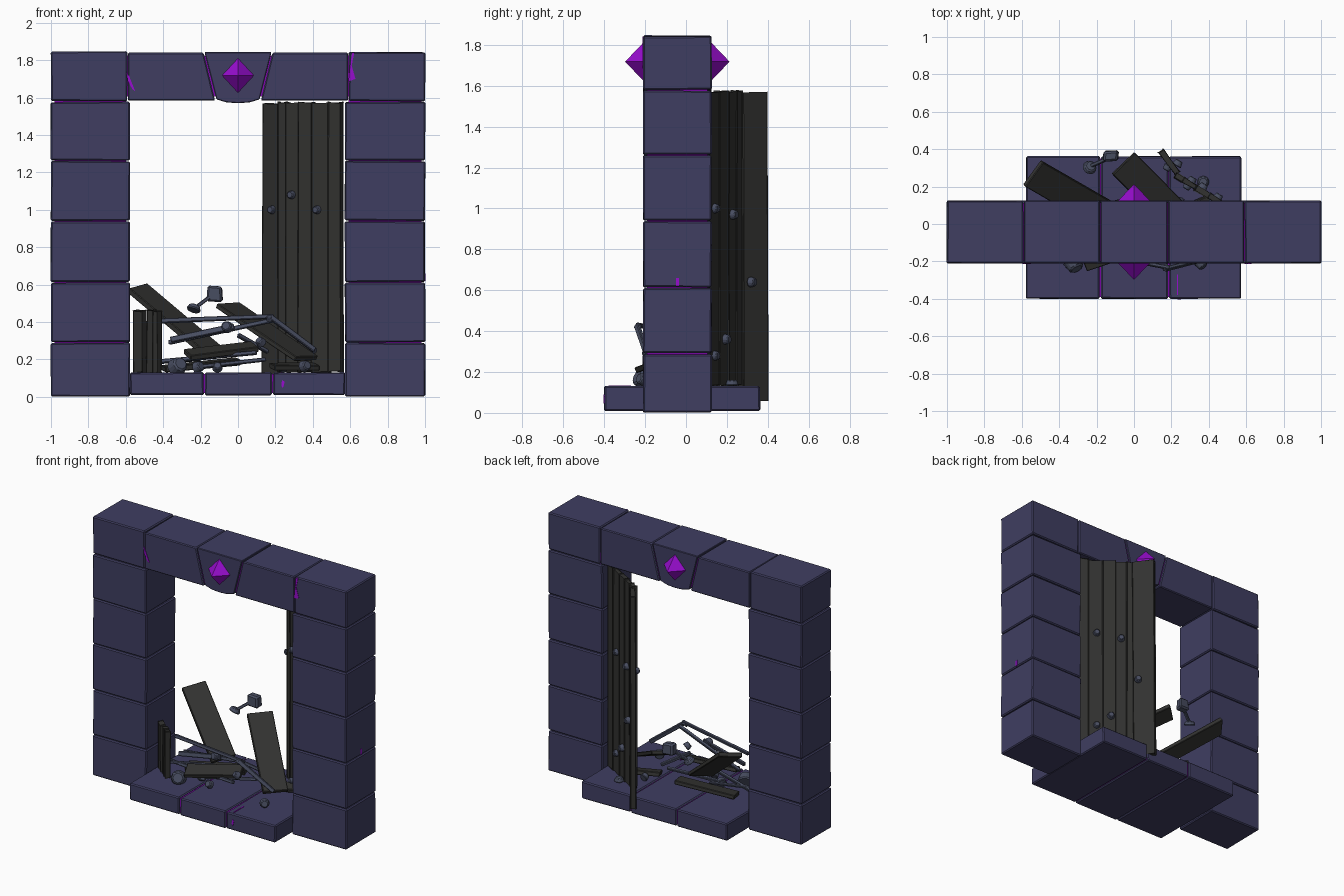
import bpy, bmesh, math, random
from mathutils import Vector, Matrix

if "Cube" in bpy.data.objects:
    bpy.data.objects.remove(bpy.data.objects["Cube"])

random.seed(4)


def material(name, rgb):
    m = bpy.data.materials.new(name)
    m.diffuse_color = (*rgb, 1)
    m.use_nodes = True
    m.node_tree.nodes["Principled BSDF"].inputs["Base Color"].default_value = m.diffuse_color
    return m


STONE = material("indigo stone", (0.050, 0.048, 0.120))
WOOD = material("charred wood", (0.032, 0.032, 0.030))
METAL = material("grey blue metal", (0.065, 0.075, 0.120))
GLOW = material("purple crystal", (0.310, 0.004, 0.620))


def finish(name, bm, mat, bevel=0.0, jitter=0.0):
    for v in bm.verts:
        v.co += Vector([random.uniform(-jitter, jitter) for _ in range(3)])
    if bevel:
        bmesh.ops.bevel(bm, geom=bm.edges[:], offset=bevel, segments=1, affect='EDGES')
    bmesh.ops.recalc_face_normals(bm, faces=bm.faces[:])
    me = bpy.data.meshes.new(name)
    bm.to_mesh(me)
    bm.free()
    me.materials.append(mat)
    ob = bpy.data.objects.new(name, me)
    bpy.context.collection.objects.link(ob)
    return ob


def box(name, lo, hi, mat=STONE, bevel=0.007, jitter=0.002):
    lo, hi = Vector(lo), Vector(hi)
    bm = bmesh.new()
    bmesh.ops.create_cube(bm, size=1)
    for v in bm.verts:
        v.co = (lo + hi) / 2 + v.co * (hi - lo)
    return finish(name, bm, mat, bevel, jitter)


def prism(name, pts, y0, y1, mat, bevel=0.0):
    """Outline in x, z pushed through from y0 to y1."""
    bm = bmesh.new()
    f = bm.faces.new([bm.verts.new((x, y0, z)) for x, z in pts])
    r = bmesh.ops.extrude_face_region(bm, geom=[f])
    bmesh.ops.translate(bm, vec=(0, y1 - y0, 0),
                        verts=[g for g in r["geom"] if isinstance(g, bmesh.types.BMVert)])
    return finish(name, bm, mat, bevel)


def beam(name, p, q, w, t, side, mat, jitter=0.003):
    """Straight board from p to q; its width follows the side direction."""
    p, q = Vector(p), Vector(q)
    a = (q - p).normalized()
    s = Vector(side)
    s = (s - a * s.dot(a)).normalized()
    n = a.cross(s)
    bm = bmesh.new()
    bmesh.ops.create_cube(bm, size=1)
    for v in bm.verts:
        v.co = (p + q) / 2 + a * v.co.x * (q - p).length + s * v.co.y * w + n * v.co.z * t
    return finish(name, bm, mat, 0.004, jitter)


def bolt(name, loc, r, axis=(0, 1, 0), depth=1.2):
    bm = bmesh.new()
    rot = Vector(axis).to_track_quat('Z', 'Y').to_matrix().to_4x4()
    bmesh.ops.create_cone(bm, cap_ends=True, segments=8, radius1=r, radius2=r * 0.75,
                          depth=r * depth, matrix=Matrix.Translation(loc) @ rot)
    return finish(name, bm, METAL, r * 0.15)


# Pillars: stacked blocks around a glowing core that shows in the joints
Y0, Y1, G = -0.21, 0.125, 0.002
LEVELS = [0.0, 0.29, 0.613, 0.94, 1.262, 1.578]
for side, x0, x1 in (("left", -1, -0.578), ("right", 0.572, 1)):
    for i, (a, b) in enumerate(zip(LEVELS, LEVELS[1:])):
        box(f"{side}_pillar_block_{i}", (x0, Y0, a + G), (x1, Y1, b - G))
    box(f"{side}_pillar_core", (x0 + .02, Y0 + .02, .02), (x1 - .02, Y1 - .02, 1.8), GLOW, 0, 0)

# Lintel with slanted stones and keystone
ZL, ZT = 1.583, 1.843
box("lintel_left_corner", (-1, Y0, 1.58), (-0.593, Y1, ZT + .003))
box("lintel_right_corner", (0.593, Y0, 1.58), (1, Y1, ZT))
for s, n in ((-1, "left"), (1, "right")):
    prism(f"lintel_{n}_stone", [(s * .589, ZL), (s * .589, ZT - .003), (s * .185, ZT - .003),
                                (s * .123, ZL)], Y0, Y1, STONE, 0.006)
prism("keystone", [(-.179, ZT), (.179, ZT), (.115, 1.59), (.06, 1.574), (0, 1.57),
                   (-.06, 1.574), (-.115, 1.59)], Y0, Y1, STONE, 0.004)
box("lintel_core", (-.98, Y0 + .012, 1.605), (.98, Y1 - .012, 1.825), GLOW, 0, 0)

# Threshold slab in three pieces
for i, (a, b) in enumerate(((-.577, -.183), (-.177, .182), (.188, .573))):
    box(f"threshold_slab_{i}", (a, -.40, .01), (b, .362, .13))
box("threshold_core", (-.56, -.39, .02), (.56, .35, .122), GLOW, 0, 0)

# Crystals on both faces of the keystone
for n, y in (("front", Y0), ("back", Y1)):
    bm = bmesh.new()
    bmesh.ops.create_icosphere(bm, subdivisions=1, radius=1)
    bm.clear()
    ring = [bm.verts.new((math.cos(k * math.pi / 2) * .085, y,
                          1.718 + math.sin(k * math.pi / 2) * .092)) for k in range(4)]
    for tip in (bm.verts.new((0, y - .088, 1.718)), bm.verts.new((0, y + .088, 1.718))):
        for k in range(4):
            bm.faces.new((ring[k], ring[(k + 1) % 4], tip))
    finish(f"{n}_crystal", bm, GLOW)

# Glowing cracks as thin plates
prism("crack_lintel_left", [(-.597, 1.74), (-.58, 1.71), (-.55, 1.635), (-.565, 1.645),
                            (-.59, 1.69)], Y0 - .003, Y0 + .002, GLOW)
prism("crack_lintel_right", [(.61, 1.84), (.622, 1.84), (.608, 1.77), (.628, 1.70), (.59, 1.685),
                             (.598, 1.76)], Y0 - .003, Y0 + .002, GLOW)
prism("crack_threshold", [(.235, .09), (.25, .08), (.24, .045), (.232, .06)], -.403, -.398, GLOW)
box("crack_threshold_top", (.23, -.38, .129), (.236, -.27, .133), GLOW, 0, 0)
box("crack_pillar_side", (.998, -.05, .62), (1.003, -.035, .66), GLOW, 0, 0)

# Open door: boards swung back from the right pillar
edges = [(.222, .262), (.265, .235), (.33, .195), (.402, .15), (.488, .10), (.556, .062)]
for i, ((xa, ya), (xb, yb)) in enumerate(zip(edges, edges[1:])):
    d = Vector((xb - xa, yb - ya, 0))
    x, y = (xa + xb) / 2, (ya + yb) / 2
    top = 1.575 - random.uniform(0, .008)
    beam(f"door_board_{i}", (x, y, .135), (x, y, top), d.length, .028, d, WOOD, .002)
beam("door_loose_board", (.185, .335, .06), (.19, .33, 1.566), .145, .03, (.09, -.12, 0), WOOD, .002)

# Door bolts on both faces
NF, NB = (-.52, -.85, 0), (.52, .85, 0)
for i, (x, y, z) in enumerate(((.178, .30, 1.0), (.284, .20, 1.08), (.42, .115, 1.0))):
    bolt(f"door_front_bolt_{i}", (x, y, z), .026, NF)
for i, (x, y, z) in enumerate(((.45, .145, 1.0), (.31, .235, .97), (.235, .325, .64), (.37, .20, .36),
                               (.45, .145, .28))):
    bolt(f"door_back_bolt_{i}", (x, y, z), .028, NB)
bolt("floor_bolt_back", (.37, .225, .148), .035, (0, 0, 1), .8)

# Stub of the broken left door
for i, (x, y, z, w) in enumerate(((-.525, -.11, .46, .065), (-.462, -.155, .465, .04),
                                  (-.432, -.18, .455, .03))):
    beam(f"broken_door_stub_{i}", (x, y, .13), (x, y, z), w, .028, (.6, -.5, 0), WOOD)

# Fallen boards
beam("fallen_board_left", (-.54, .27, .585), (-.14, .04, .25), .165, .03, (.14, .12, 0), WOOD)
beam("fallen_board_right", (-.055, .325, .49), (.365, -.10, .205), .165, .03, (.14, .12, 0), WOOD)
beam("fallen_board_front", (-.27, -.20, .225), (.09, -.08, .27), .11, .03, (-.3, .9, .3), WOOD)
beam("fallen_board_low", (-.40, .0, .15), (.0, .10, .19), .10, .03, (-.2, .9, .1), WOOD)
beam("fallen_board_floor", (.18, .02, .16), (.42, .12, .16), .08, .03, (-.3, .9, .2), WOOD)

# Bent iron straps
straps = [((-.41, -.12, .405), (.19, -.235, .43), .022), ((.17, -.24, .43), (.41, -.18, .25), .028),
          ((-.37, -.08, .29), (.19, -.20, .41), .024), ((-.50, -.05, .18), (.10, -.19, .235), .022),
          ((-.36, -.15, .305), (-.02, -.17, .375), .03), ((-.50, -.10, .19), (-.20, .02, .20), .018),
          ((.0, -.05, .33), (.16, .05, .24), .024), ((-.2, -.1, .16), (.15, .0, .20), .02)]
for i, (p, q, w) in enumerate(straps):
    beam(f"iron_strap_{i}", p, q, w, .02, (0, .3, 1), METAL, .002)

# Fallen hinge pin with its block head
beam("hinge_pin", (-.23, .31, .475), (-.13, .355, .55), .02, .02, (0, 1, 0), METAL, 0)
box("hinge_pin_head", (-.165, .335, .51), (-.085, .39, .59), METAL, .01, .006)
bolt("hinge_pin_foot", (-.235, .305, .475), .042, (.3, .4, .9), .7)

# Loose bolts in the rubble
loose = [(-.32, -.215, .165, .055), (.36, -.215, .165, .035), (.12, -.19, .295, .03),
         (-.11, -.17, .16, .03), (-.06, -.17, .375, .035), (.40, .02, .25, .022),
         (.17, -.235, .42, .022), (-.21, -.1, .16, .035), (.24, .12, .16, .03)]
for i, (x, y, z, r) in enumerate(loose):
    bolt(f"loose_bolt_{i}", (x, y, z), r, (random.uniform(-.6, .6), -.6, random.uniform(.1, .8)))
